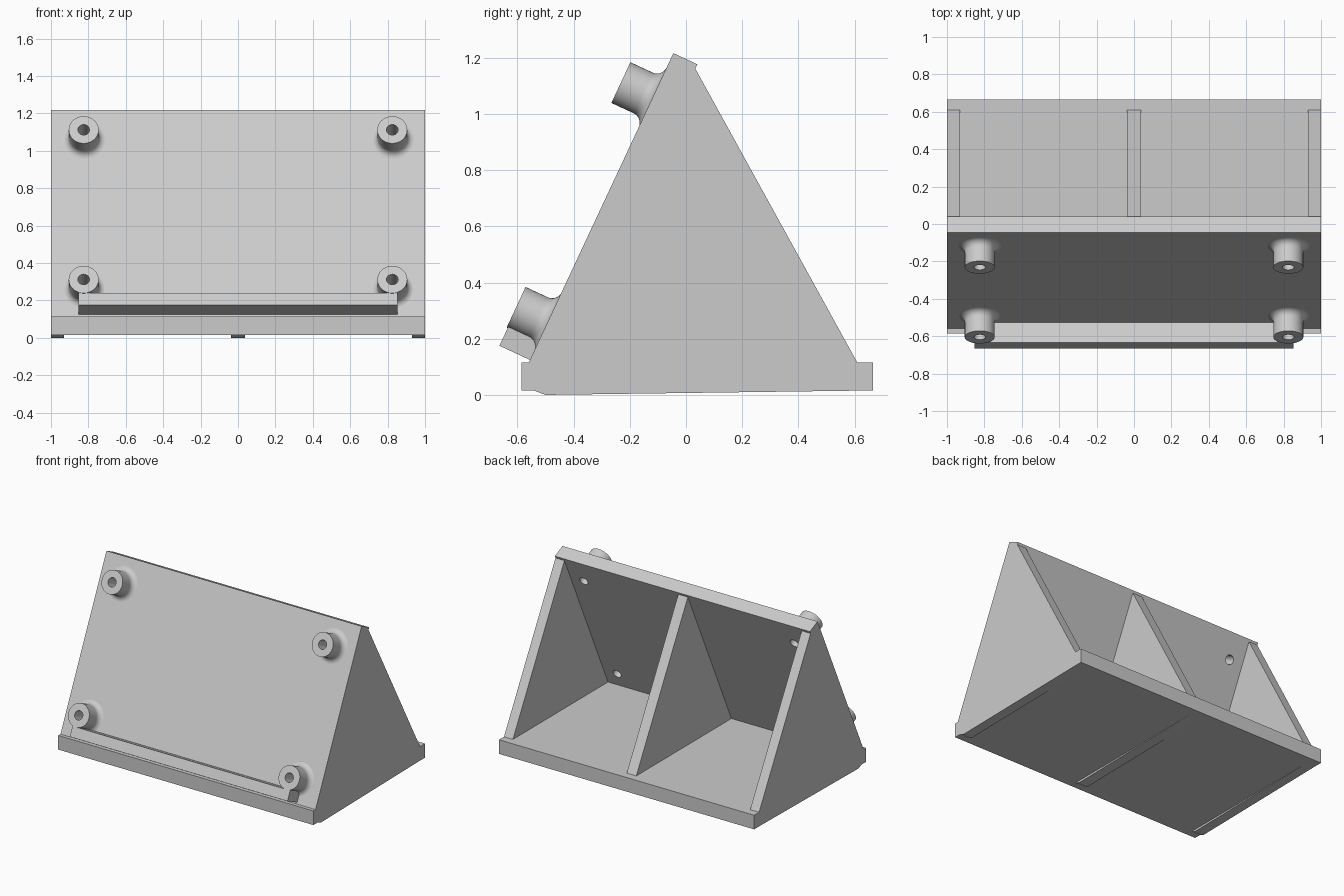
import bpy, bmesh, math
from mathutils import Matrix, Vector

if "Cube" in bpy.data.objects:
    bpy.data.objects.remove(bpy.data.objects["Cube"])

mat = bpy.data.materials.new("light grey")
mat.diffuse_color = (0.6, 0.6, 0.6, 1)
mat.use_nodes = True
mat.node_tree.nodes["Principled BSDF"].inputs["Base Color"].default_value = mat.diffuse_color

# Frame of the leaning panel: local x across, y up the slope, z outward
s, c = math.sin(math.radians(25)), math.cos(math.radians(25))
TOP = Vector((0, -0.045, 1.217))
PANEL = Matrix(((1, 0, 0, TOP.x), (0, s, -c, TOP.y), (0, c, s, TOP.z), (0, 0, 0, 1)))


def finish(name, bm, smooth=False):
    bmesh.ops.recalc_face_normals(bm, faces=bm.faces)
    me = bpy.data.meshes.new(name)
    bm.to_mesh(me)
    bm.free()
    me.materials.append(mat)
    if smooth:
        me.shade_smooth()
        me.set_sharp_from_angle(angle=math.radians(35))
    ob = bpy.data.objects.new(name, me)
    bpy.context.collection.objects.link(ob)
    return ob


def extrude_x(name, profile, x0, x1):
    """Side profile of (y, z) points pushed from x0 to x1."""
    bm = bmesh.new()
    face = bm.faces.new([bm.verts.new((x0, y, z)) for y, z in profile])
    out = bmesh.ops.extrude_face_region(bm, geom=[face])
    moved = [v for v in out["geom"] if isinstance(v, bmesh.types.BMVert)]
    bmesh.ops.translate(bm, vec=(x1 - x0, 0, 0), verts=moved)
    return finish(name, bm)


def panel_profile(v0, v1, w0, w1):
    """Rectangle in panel coordinates, returned as (y, z) points."""
    pts = [PANEL @ Vector((0, v, w)) for v, w in ((v0, w0), (v1, w0), (v1, w1), (v0, w1))]
    return [(p.y, p.z) for p in pts]


def lathe(name, x, v, loop, n=64):
    """Ring swept from a closed (radius, height) loop, standing on the panel."""
    bm = bmesh.new()
    rings = []
    for i in range(n):
        a = 2 * math.pi * i / n
        rings.append([bm.verts.new(PANEL @ Vector((x + r * math.cos(a), v + r * math.sin(a), w)))
                      for r, w in loop])
    m = len(loop)
    for i in range(n):
        p, q = rings[i], rings[(i + 1) % n]
        for j in range(m):
            k = (j + 1) % m
            bm.faces.new((p[j], q[j], q[k], p[k]))
    return finish(name, bm, True)


# Base plate and leaning panel in one profile
body = extrude_x("base_and_panel", [
    (-0.585, 0.015), (0.665, 0.015), (0.665, 0.115), (-0.455, 0.115),
    (0.0402, 1.1773), (-0.045, 1.217), (-0.56, 0.115), (-0.585, 0.115)], -1, 1)

# Triangular ribs with shallow runners under the base
for side, x0, x1 in (("left", -1, -0.93), ("middle", -0.0375, 0.0375), ("right", 0.93, 1)):
    extrude_x(side + "_rib", [(-0.455, 0.115), (0.61, 0.115), (0.033, 1.162)], x0, x1)
    extrude_x(side + "_runner", [(-0.54, 0.015), (-0.5, 0.0), (0.6, 0.015)], x0, x1)

# Flared hollow pegs and the bolt holes through the panel
HOLE, RAD, FLARE, HEIGHT = 0.031, 0.08, 0.038, 0.125
loop = [(HOLE, 0), (HOLE, HEIGHT), (RAD, HEIGHT)]
for i in range(9):
    a = math.pi / 2 * i / 8
    loop.append((RAD + FLARE - FLARE * math.cos(a), FLARE - FLARE * math.sin(a)))
cutter = bmesh.new()
for row, v in (("upper", -0.174), ("lower", -1.057)):
    for side, x in (("left", -0.825), ("right", 0.825)):
        lathe(f"{row}_{side}_peg", x, v, loop)
        bmesh.ops.create_cone(cutter, cap_ends=True, segments=64, radius1=HOLE, radius2=HOLE,
                              depth=0.3, matrix=PANEL @ Matrix.Translation((x, v, 0)))
cut = finish("hole_cutter", cutter)
cut.hide_render = True
cut.hide_set(True)
mod = body.modifiers.new("holes", "BOOLEAN")
mod.operation = "DIFFERENCE"
mod.solver = "EXACT"
mod.object = cut

# Support lip along the bottom, joined to the lower pegs by small tabs
extrude_x("support_lip", panel_profile(-1.206, -1.135, 0, 0.121), -0.853, 0.853)
for side, x0, x1 in (("left", -0.853, -0.8), ("right", 0.8, 0.853)):
    extrude_x(side + "_lip_tab", panel_profile(-1.135, -1.1, 0, 0.121), x0, x1)
